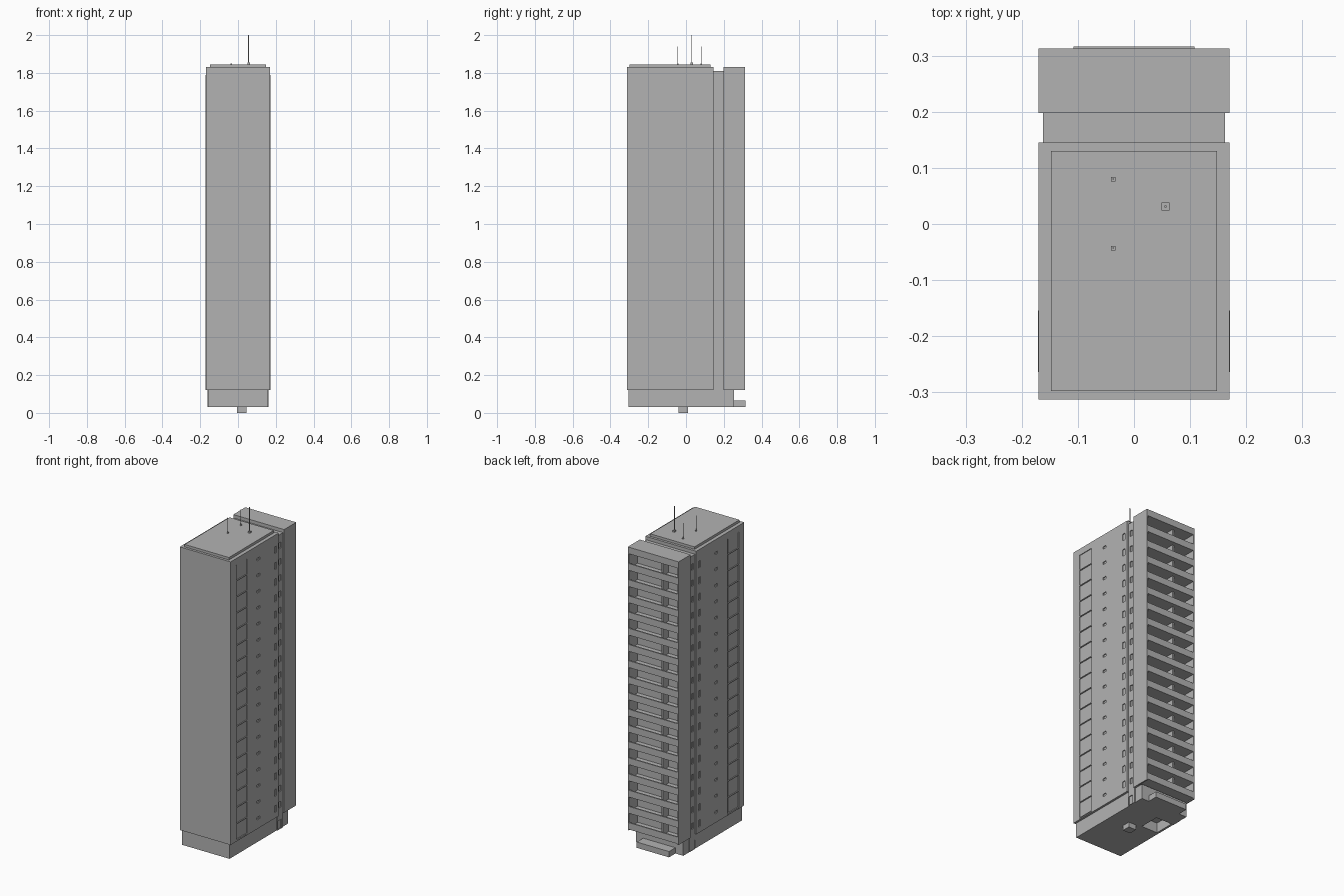
import bpy, bmesh
from mathutils import Vector

cube = bpy.data.objects.get("Cube")
if cube:
    bpy.data.objects.remove(cube, do_unlink=True)

# One plain concrete colour
GREY = (0.45, 0.45, 0.45, 1)
concrete = bpy.data.materials.new("concrete_grey")
concrete.use_nodes = True
concrete.diffuse_color = GREY
concrete.node_tree.nodes["Principled BSDF"].inputs["Base Color"].default_value = GREY


def boxes(name, spans):
    """One object made of boxes, each given as (x0, x1, y0, y1, z0, z1)."""
    bm = bmesh.new()
    for x0, x1, y0, y1, z0, z1 in spans:
        low, high = Vector((x0, y0, z0)), Vector((x1, y1, z1))
        verts = bmesh.ops.create_cube(bm, size=1)["verts"]
        bmesh.ops.scale(bm, vec=high - low, verts=verts)
        bmesh.ops.translate(bm, vec=(low + high) / 2, verts=verts)
    mesh = bpy.data.meshes.new(name)
    bm.to_mesh(mesh)
    bm.free()
    mesh.materials.append(concrete)
    obj = bpy.data.objects.new(name, mesh)
    bpy.context.collection.objects.link(obj)
    return obj


def cut(target, spans):
    """Cut box-shaped recesses out of a part."""
    cutter = boxes("cutter", spans)
    cutter.hide_render = True
    mod = target.modifiers.new("recesses", "BOOLEAN")
    mod.operation = "DIFFERENCE"
    mod.solver = "EXACT"
    mod.object = cutter
    bpy.context.view_layer.objects.active = target
    bpy.ops.object.modifier_apply(modifier=mod.name)
    bpy.data.objects.remove(cutter, do_unlink=True)


def both_sides(x0, x1, *rest):
    """A box and its mirror image across x = 0."""
    return [(x0, x1, *rest), (-x1, -x0, *rest)]


HALF = 0.17
BOTTOM, TOP = 0.12, 1.83
STEP = 0.0978
floors = [0.13 + STEP * i for i in range(17)]

# Main tower, with window strips and small windows sunk into both flanks
tower = boxes("main_tower", [(-HALF, HALF, -0.313, 0.145, BOTTOM, TOP)])
recesses = both_sides(HALF - 0.004, 0.18, -0.262, -0.157, 0.125, 1.79)
for z in floors:
    recesses += both_sides(HALF - 0.005, 0.18, -0.06, -0.035, z + 0.045, z + 0.06)
    recesses += both_sides(HALF - 0.005, 0.18, 0.105, 0.125, z + 0.025, z + 0.065)
cut(tower, recesses)

# Window frames: two mullions and a rail per floor
frames = []
for y in (-0.264, -0.158):
    frames += both_sides(0.165, 0.1715, y, y + 0.004, BOTTOM, 1.79)
for z in floors:
    frames += both_sides(0.165, 0.1715, -0.262, -0.156, z - 0.003, z + 0.002)
boxes("window_frames", frames)

# Roof slab and masts
boxes("roof_slab", [(-0.148, 0.148, -0.298, 0.13, TOP, 1.845)])
for name, x, y, top, size in (("tall_mast", 0.056, 0.031, 2.0, 0.007),
                              ("front_mast", -0.037, -0.043, 1.94, 0.004),
                              ("back_mast", -0.037, 0.08, 1.94, 0.004)):
    r = size * 0.25
    boxes(name, [(x - size, x + size, y - size, y + size, 1.845, 1.845 + size * 1.3),
                 (x - r, x + r, y - r, y + r, 1.845, top)])

# Recessed link between the two blocks, with slot windows
link = boxes("link_block", [(-0.162, 0.162, 0.145, 0.198, 0.03, 1.81)])
slots = []
for z in floors:
    slots += both_sides(0.157, 0.18, 0.16, 0.18, z + 0.03, z + 0.065)
slots += both_sides(0.15, 0.18, 0.147, 0.182, 0.032, 0.085)
cut(link, slots)

# Rear block: back wall, side walls and top beam around the balconies
WALL, BACK = 0.23, 0.313
boxes("rear_block", [(-HALF, HALF, 0.198, WALL, BOTTOM, TOP),
                     (-HALF, HALF, WALL, BACK, 1.79, TOP)]
      + both_sides(0.162, HALF, WALL, BACK, BOTTOM, 1.79))

# Balconies: floor slab, parapet and dividing wall on every storey
slabs, parapets, dividers = [], [], []
for z in floors:
    slabs.append((-0.162, 0.162, WALL, BACK, z - 0.005, z + 0.007))
    parapets.append((-0.162, 0.162, BACK - 0.008, BACK, z + 0.007, z + 0.036))
    dividers.append((-0.045, -0.035, WALL, 0.285, z + 0.007, z + STEP - 0.005))
boxes("balcony_floors", slabs)
boxes("balcony_parapets", parapets)
boxes("balcony_dividers", dividers)

# Ground storey with an opening in its underside
base = boxes("ground_storey", [(-0.16, 0.157, -0.305, 0.255, 0.03, BOTTOM)])
cut(base, [(-0.147, -0.04, 0.02, 0.144, 0.0, 0.09)])
boxes("rear_entrance_step", [(-0.108, 0.108, 0.255, 0.316, 0.03, 0.065)])
boxes("foundation_block", [(-0.005, 0.045, -0.04, 0.01, 0.0, 0.03)])
